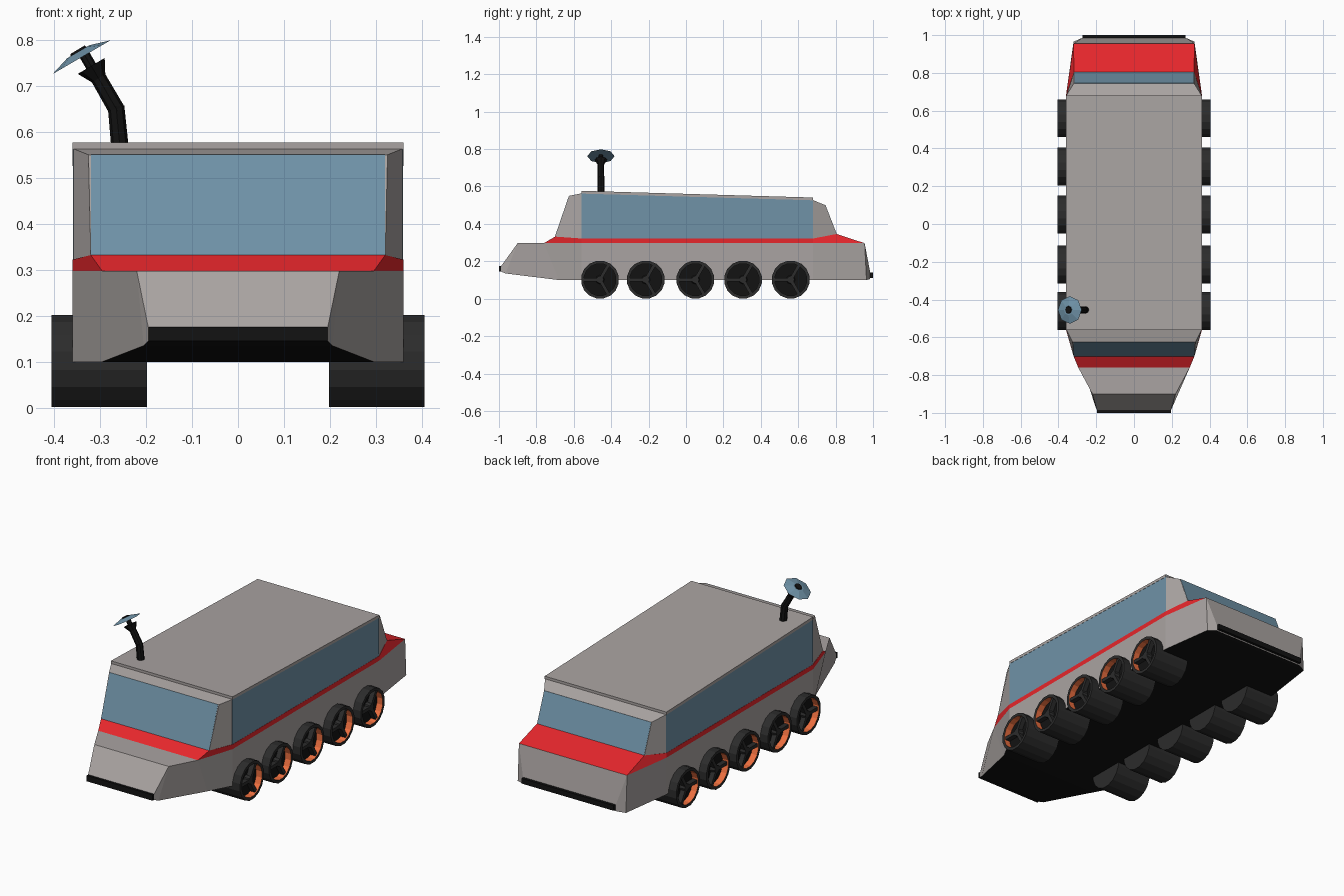
import bpy, bmesh, math
from mathutils import Matrix, Vector

if "Cube" in bpy.data.objects:
    bpy.data.objects.remove(bpy.data.objects["Cube"])


def material(name, rgb):
    m = bpy.data.materials.new(name)
    m.diffuse_color = (*rgb, 1)
    m.use_nodes = True
    m.node_tree.nodes["Principled BSDF"].inputs["Base Color"].default_value = m.diffuse_color
    return m


GREY = material("warm_grey", (0.40, 0.37, 0.36))
RED = material("red", (0.80, 0.02, 0.025))
BLACK = material("black", (0.006, 0.006, 0.006))
DARK = material("dark_grey", (0.025, 0.025, 0.025))
GLASS = material("blue_glass", (0.16, 0.29, 0.39))
ORANGE = material("orange", (0.85, 0.16, 0.05))


def finish(bm, name, mats, fix=True):
    if fix:
        bmesh.ops.recalc_face_normals(bm, faces=bm.faces)
    me = bpy.data.meshes.new(name)
    bm.to_mesh(me)
    bm.free()
    for m in mats:
        me.materials.append(m)
    ob = bpy.data.objects.new(name, me)
    bpy.context.collection.objects.link(ob)
    return ob


def loft(name, stations, mats):
    """Each station: top (y, half width, z) and bottom (y, half width, z)."""
    bm = bmesh.new()
    rings = []
    for (ty, th, tz), (by, bh, bz) in stations:
        rings.append([bm.verts.new(p) for p in
                      ((-bh, by, bz), (bh, by, bz), (th, ty, tz), (-th, ty, tz))])
    for a, b in zip(rings, rings[1:]):
        for i in range(4):
            j = (i + 1) % 4
            bm.faces.new((a[i], a[j], b[j], b[i]))
    bm.faces.new(rings[0])
    bm.faces.new(rings[-1])
    bmesh.ops.recalc_face_normals(bm, faces=bm.faces)
    if len(mats) > 1:
        for f in bm.faces:
            f.normal_update()
            f.material_index = int(f.normal.z < -0.5)
    return finish(bm, name, mats)


def window(name, corners, out, border):
    """Raised dark frame with a sunken pane."""
    bm = bmesh.new()
    out = Vector(out).normalized()
    f = bm.faces.new([bm.verts.new(Vector(c) + out * 0.004) for c in corners])
    f.normal_update()
    if f.normal.dot(out) < 0:
        f.normal_flip()
    rim = list(f.edges)
    bmesh.ops.inset_region(bm, faces=[f], thickness=border, depth=0)
    pane = max(bm.faces, key=lambda q: q.calc_area())
    hole = bmesh.ops.inset_region(bm, faces=[pane], thickness=0.001, depth=0)
    pane.material_index = 1
    bmesh.ops.translate(bm, verts=pane.verts, vec=out * -0.003)
    rim = [e for e in bm.edges if e.is_boundary]
    ext = bmesh.ops.extrude_edge_only(bm, edges=rim)["geom"]
    bmesh.ops.translate(bm, verts=[v for v in ext if isinstance(v, bmesh.types.BMVert)],
                        vec=out * -0.012)
    return finish(bm, name, [DARK, GLASS], fix=False)


def box(bm, lo, hi, rot=None):
    lo, hi = Vector(lo), Vector(hi)
    mat = Matrix.Translation((lo + hi) / 2) @ Matrix.Diagonal((*(hi - lo), 1))
    return bmesh.ops.create_cube(bm, size=1, matrix=(rot or Matrix()) @ mat)["verts"]


def cone(bm, p, q, r0, r1, segs=8):
    p, q = Vector(p), Vector(q)
    d = q - p
    mat = Matrix.Translation((p + q) / 2) @ d.to_track_quat('Z', 'Y').to_matrix().to_4x4()
    bmesh.ops.create_cone(bm, cap_ends=True, segments=segs, radius1=r0, radius2=r1,
                          depth=d.length, matrix=mat)


# lower hull with tapered nose and tail, black underside
loft("hull", [
    ((-0.988, 0.195, 0.175), (-0.988, 0.195, 0.145)),
    ((-0.90, 0.22, 0.297), (-0.965, 0.205, 0.135)),
    ((-0.76, 0.295, 0.297), (-0.68, 0.295, 0.10)),
    ((-0.56, 0.36, 0.297), (-0.56, 0.36, 0.10)),
    ((0.68, 0.36, 0.297), (0.68, 0.36, 0.10)),
    ((0.955, 0.32, 0.297), (0.965, 0.32, 0.10)),
    ((0.985, 0.275, 0.14), (0.985, 0.275, 0.105))], [GREY, BLACK])

# red waist band and rear deck
loft("red_band", [
    ((-0.70, 0.32, 0.332), (-0.76, 0.295, 0.297)),
    ((-0.56, 0.36, 0.322), (-0.56, 0.36, 0.297)),
    ((0.68, 0.36, 0.322), (0.68, 0.36, 0.297)),
    ((0.805, 0.318, 0.346), (0.955, 0.32, 0.297))], [RED])

# cabin and roof
loft("cabin", [
    ((-0.625, 0.325, 0.55), (-0.70, 0.32, 0.332)),
    ((-0.56, 0.358, 0.563), (-0.56, 0.358, 0.322)),
    ((0.68, 0.358, 0.527), (0.68, 0.358, 0.322)),
    ((0.745, 0.318, 0.50), (0.805, 0.318, 0.346))], [GREY])
loft("roof", [
    ((-0.56, 0.36, 0.577), (-0.56, 0.36, 0.562)),
    ((0.68, 0.36, 0.541), (0.68, 0.36, 0.526))], [GREY])

# windscreen and rear window
window("windscreen", [(-0.32, -0.70, 0.332), (0.32, -0.70, 0.332),
                      (0.32, -0.625, 0.55), (-0.32, -0.625, 0.55)], (0, -0.22, 0.075), 0.015)
window("rear_window", [(-0.316, 0.805, 0.346), (0.316, 0.805, 0.346),
                       (0.316, 0.745, 0.50), (-0.316, 0.745, 0.50)], (0, 0.154, 0.06), 0.015)


# three side windows per side under the sloping roof line
def roof_z(y):
    return 0.573 - 0.036 * (y + 0.56) / 1.24


for side, label in ((1, "right"), (-1, "left")):
    posts = (-0.56, -0.243, 0.213, 0.68)
    for i, (a, b) in enumerate(zip(posts, posts[1:])):
        x = side * 0.358
        window(f"{label}_side_window_{i + 1}",
               [(x, a, 0.322), (x, b, 0.322), (x, b, roof_z(b)), (x, a, roof_z(a))],
               (side, 0, 0), 0.015)

# bumpers
bm = bmesh.new()
box(bm, (-0.195, -1.0, 0.145), (0.195, -0.98, 0.176))
finish(bm, "front_bumper", [BLACK])
bm = bmesh.new()
box(bm, (-0.272, 0.97, 0.112), (0.272, 1.0, 0.140))
finish(bm, "rear_bumper", [BLACK])

# wheel: turned drum with orange recess wall, hub and three spokes
SEGS, R = 16, 0.102
bm = bmesh.new()
profile = [(0.198, R), (0.405, R), (0.405, 0.086), (0.37, 0.086)]
rings = []
for x, r in profile:
    rings.append([bm.verts.new((x, r * math.cos(2 * math.pi * (k + .5) / SEGS),
                                r * math.sin(2 * math.pi * (k + .5) / SEGS)))
                  for k in range(SEGS)])
for n, (a, b) in enumerate(zip(rings, rings[1:])):
    for k in range(SEGS):
        j = (k + 1) % SEGS
        bm.faces.new((a[k], a[j], b[j], b[k])).material_index = 2 if n == 2 else 0
bm.faces.new(rings[0])
bm.faces.new(rings[-1]).material_index = 1
cone(bm, (0.37, 0, 0), (0.398, 0, 0), 0.024, 0.02)
for k in range(3):
    box(bm, (0.372, 0.01, -0.009), (0.398, 0.088, 0.009),
        Matrix.Rotation(math.radians(60 + 120 * k), 4, 'X'))
wheel = finish(bm, "wheel_pair_1", [DARK, BLACK, ORANGE])
wheel.modifiers.new("mirror", 'MIRROR')
wheel.location = (0, -0.46, R)
for n, y in enumerate((-0.215, 0.05, 0.305, 0.56)):
    w = wheel.copy()
    w.name = f"wheel_pair_{n + 2}"
    w.location.y = y
    bpy.context.collection.objects.link(w)

# bent mast with flared collar and dish
Y = -0.455
bm = bmesh.new()
cone(bm, (-0.256, Y, 0.56), (-0.265, Y, 0.655), 0.019, 0.018)
cone(bm, (-0.262, Y, 0.645), (-0.308, Y, 0.725), 0.018, 0.017)
cone(bm, (-0.303, Y, 0.716), (-0.319, Y, 0.743), 0.017, 0.034)
cone(bm, (-0.315, Y, 0.735), (-0.338, Y, 0.775), 0.012, 0.012)
finish(bm, "mast", [BLACK])
bm = bmesh.new()
cone(bm, (-0.340, Y, 0.762), (-0.347, Y, 0.774), 0.073, 0.028)
finish(bm, "dish", [GLASS])
bm = bmesh.new()
cone(bm, (-0.343, Y, 0.768), (-0.349, Y, 0.778), 0.024, 0.018)
finish(bm, "dish_centre", [BLACK])
